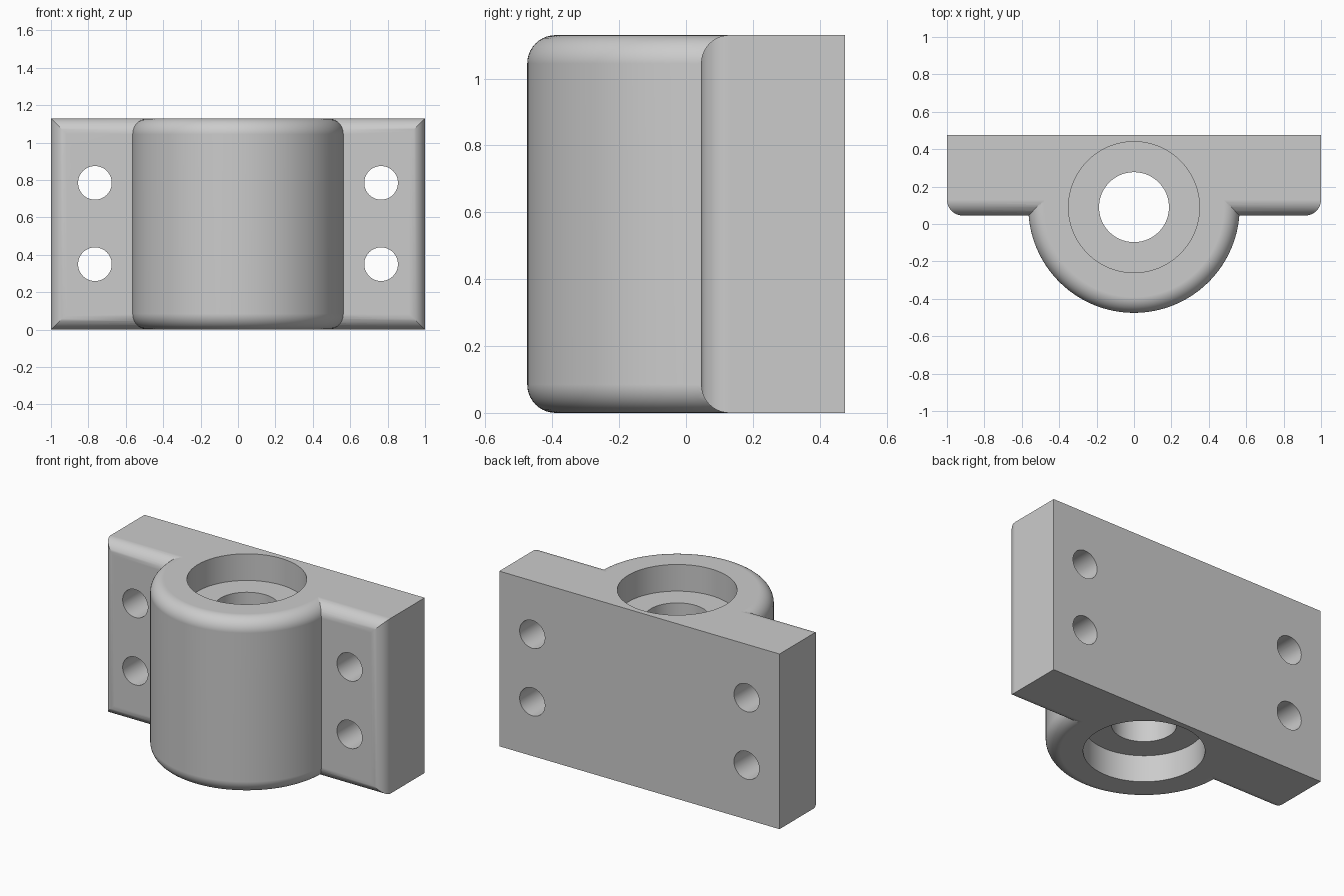
import bpy, bmesh
from math import sin, cos, pi, radians
from mathutils import Matrix

cube = bpy.data.objects.get("Cube")
if cube:
    bpy.data.objects.remove(cube, do_unlink=True)

HEIGHT = 1.13
BACK, FRONT = 0.475, 0.045      # plate depth range
AXIS_Y, RADIUS = 0.09, 0.565    # barrel housing
ROUND = 0.085                   # edge rounding
BORE, SEAT, SEAT_DEPTH = 0.187, 0.35, 0.172

grey = bpy.data.materials.new("plain grey")
grey.use_nodes = True
grey.diffuse_color = (0.6, 0.6, 0.6, 1)
grey.node_tree.nodes["Principled BSDF"].inputs["Base Color"].default_value = (0.6, 0.6, 0.6, 1)


def make_object(name, bm):
    bmesh.ops.recalc_face_normals(bm, faces=bm.faces[:])
    mesh = bpy.data.meshes.new(name)
    bm.to_mesh(mesh)
    bm.free()
    mesh.materials.append(grey)
    obj = bpy.data.objects.new(name, mesh)
    bpy.context.collection.objects.link(obj)
    return obj


def lathe(profile, steps=128):
    """Closed solid turned about the vertical barrel axis; profile is (radius, z)."""
    bm = bmesh.new()
    rings = [[bm.verts.new((r * cos(2 * pi * i / steps), AXIS_Y + r * sin(2 * pi * i / steps), z))
              for i in range(steps)] for r, z in profile]
    for low, high in zip(rings, rings[1:]):
        for i in range(steps):
            j = (i + 1) % steps
            bm.faces.new((low[i], low[j], high[j], high[i]))
    bm.faces.new(rings[0])
    bm.faces.new(rings[-1])
    return bm


def apply_modifier(obj, name):
    bpy.ops.object.select_all(action='DESELECT')
    bpy.context.view_layer.objects.active = obj
    obj.select_set(True)
    bpy.ops.object.modifier_apply(modifier=name)


def combine(obj, other, operation):
    mod = obj.modifiers.new("join", 'BOOLEAN')
    mod.operation, mod.solver, mod.object = operation, 'EXACT', other
    apply_modifier(obj, mod.name)
    bpy.data.objects.remove(other, do_unlink=True)


# Mounting plate with its four front edges rounded
bm = bmesh.new()
bmesh.ops.create_cube(bm, size=1, matrix=Matrix.Translation((0, (BACK + FRONT) / 2, HEIGHT / 2))
                      @ Matrix.Diagonal((2, BACK - FRONT, HEIGHT, 1)))
front_edges = [e for e in bm.edges if all(v.co.y < FRONT + 0.01 for v in e.verts)]
bmesh.ops.bevel(bm, geom=front_edges, offset=ROUND, segments=10, profile=0.5, affect='EDGES')
bracket = make_object("bearing_bracket", bm)

# Barrel housing with rounded rims, cut flat inside the plate
arc = [(RADIUS - ROUND + ROUND * sin(a), ROUND - ROUND * cos(a))
       for a in (pi / 2 * i / 10 for i in range(11))]
bm = lathe(arc + [(r, HEIGHT - z) for r, z in reversed(arc)])
cut = bmesh.ops.bisect_plane(bm, geom=bm.verts[:] + bm.edges[:] + bm.faces[:],
                             plane_co=(0, 0.26, 0), plane_no=(0, 1, 0), clear_outer=True)
bmesh.ops.holes_fill(bm, edges=[e for e in bm.edges if e.is_boundary], sides=0)
combine(bracket, make_object("barrel", bm), 'UNION')

# Stepped bore with a wide seat at both ends
low, high = SEAT_DEPTH, HEIGHT - SEAT_DEPTH
bore = lathe([(SEAT, -0.1), (SEAT, low), (BORE, low), (BORE, high), (SEAT, high), (SEAT, HEIGHT + 0.1)])
combine(bracket, make_object("bore_cutter", bore), 'DIFFERENCE')

# Four bolt holes through the plate
bm = bmesh.new()
for x in (-0.765, 0.765):
    for z in (0.35, 0.785):
        bmesh.ops.create_cone(bm, cap_ends=True, segments=48, radius1=0.09, radius2=0.09, depth=1,
                              matrix=Matrix.Translation((x, 0.26, z)) @ Matrix.Rotation(pi / 2, 4, 'X'))
combine(bracket, make_object("bolt_cutter", bm), 'DIFFERENCE')

# Smooth curved faces, keep crisp edges and flat planes
bpy.ops.object.select_all(action='DESELECT')
bpy.context.view_layer.objects.active = bracket
bracket.select_set(True)
bpy.ops.object.shade_smooth_by_angle(angle=radians(25))
weighted = bracket.modifiers.new("flat planes", 'WEIGHTED_NORMAL')
weighted.keep_sharp = True
